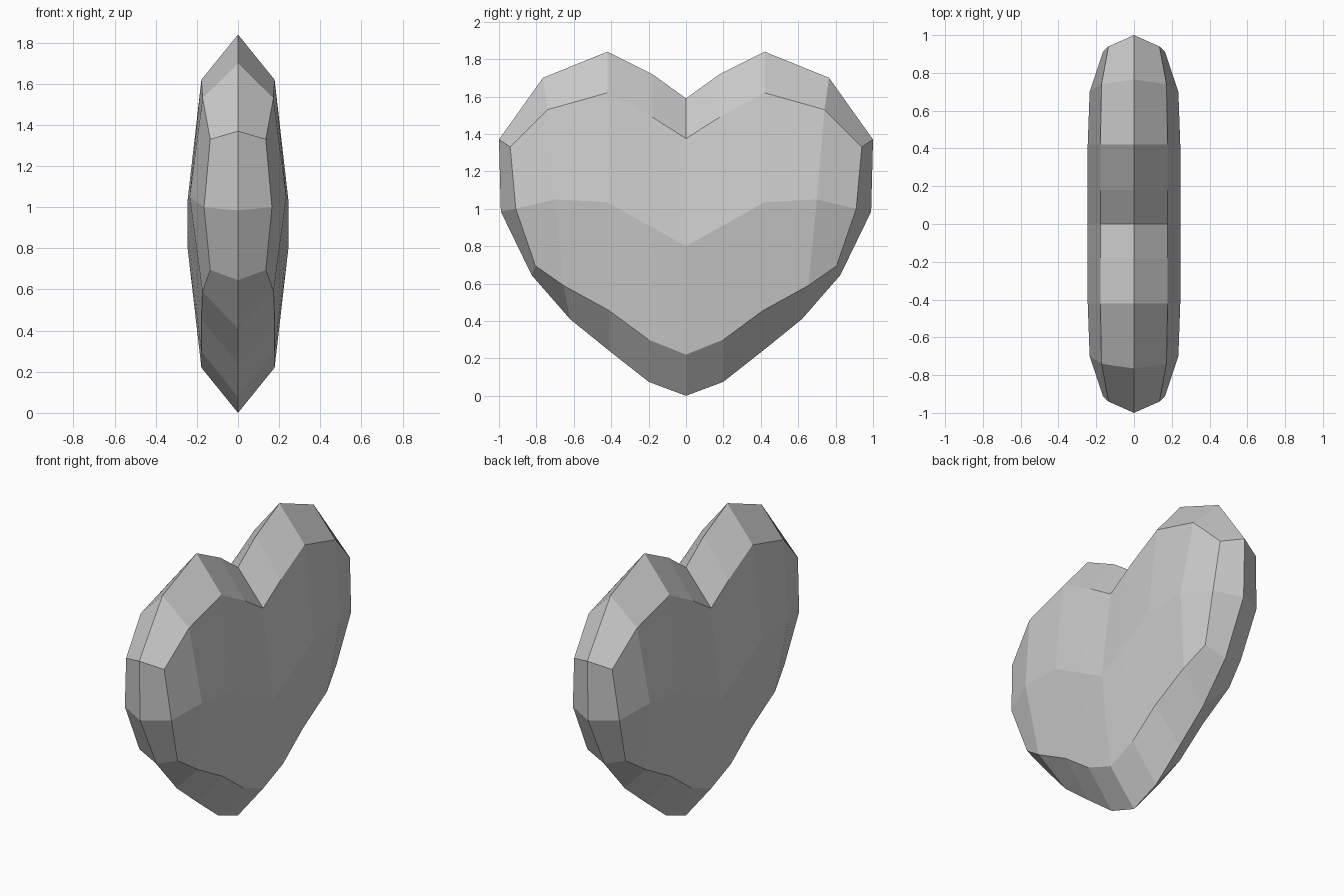
import bpy
import bmesh

cube = bpy.data.objects.get("Cube")
if cube:
    bpy.data.objects.remove(cube, do_unlink=True)

# Stone grey material
stone = bpy.data.materials.new("stone_grey")
stone.use_nodes = True
grey = (0.6, 0.6, 0.6, 1)
stone.diffuse_color = grey
stone.node_tree.nodes["Principled BSDF"].inputs["Base Color"].default_value = grey

# Half outlines (y, z) from the notch round to the bottom tip
rim = [(0, 1.59), (.18, 1.72), (.42, 1.84), (.765, 1.7), (1, 1.37), (.99, .985),
       (.825, .645), (.62, .41), (.41, .24), (.2, .075), (0, 0)]
# Bevel edge (x, y, z)
bevel = [(.178, 0, 1.375), (.178, .18, 1.49), (.178, .42, 1.62), (.172, .74, 1.53),
         (.135, .94, 1.33), (.165, .91, 1), (.135, .805, .695), (.173, .655, .59),
         (.178, .41, .455), (.178, .2, .3), (.178, 0, .22)]
# Fullest line across the cheek
ridge = [(.245, 0, .8), (.245, .18, .9), (.245, .42, 1.035), (.235, .7, 1.05)]

bm = bmesh.new()
outer = [bm.verts.new((0, y, z)) for y, z in rim]
inner = [bm.verts.new(p) for p in bevel]
mid = [bm.verts.new(p) for p in ridge]
last = len(rim) - 1

# Sloping border
for i in range(last):
    bm.faces.new((outer[i], outer[i + 1], inner[i + 1], inner[i]))

# Cheek facets above and below the ridge
for i in range(len(mid) - 1):
    bm.faces.new((inner[i], inner[i + 1], mid[i + 1], mid[i]))
    j = last - i
    bm.faces.new((mid[i], mid[i + 1], inner[j - 1], inner[j]))

# Side facets
bm.faces.new((inner[3], inner[4], inner[5], mid[3]))
bm.faces.new((mid[3], inner[5], inner[6], inner[7]))

bmesh.ops.recalc_face_normals(bm, faces=bm.faces)
# An open shell can recalculate inward, so point the cheeks to +x
if sum(f.normal.x for f in bm.faces) < 0:
    bmesh.ops.reverse_faces(bm, faces=bm.faces)
mesh = bpy.data.meshes.new("heart")
bm.to_mesh(mesh)
bm.free()
mesh.materials.append(stone)

heart = bpy.data.objects.new("heart", mesh)
bpy.context.collection.objects.link(heart)

# Mirror the quarter across both planes
mirror = heart.modifiers.new("mirror", "MIRROR")
mirror.use_axis = (True, True, False)
mirror.use_clip = True
mirror.merge_threshold = 0.001
